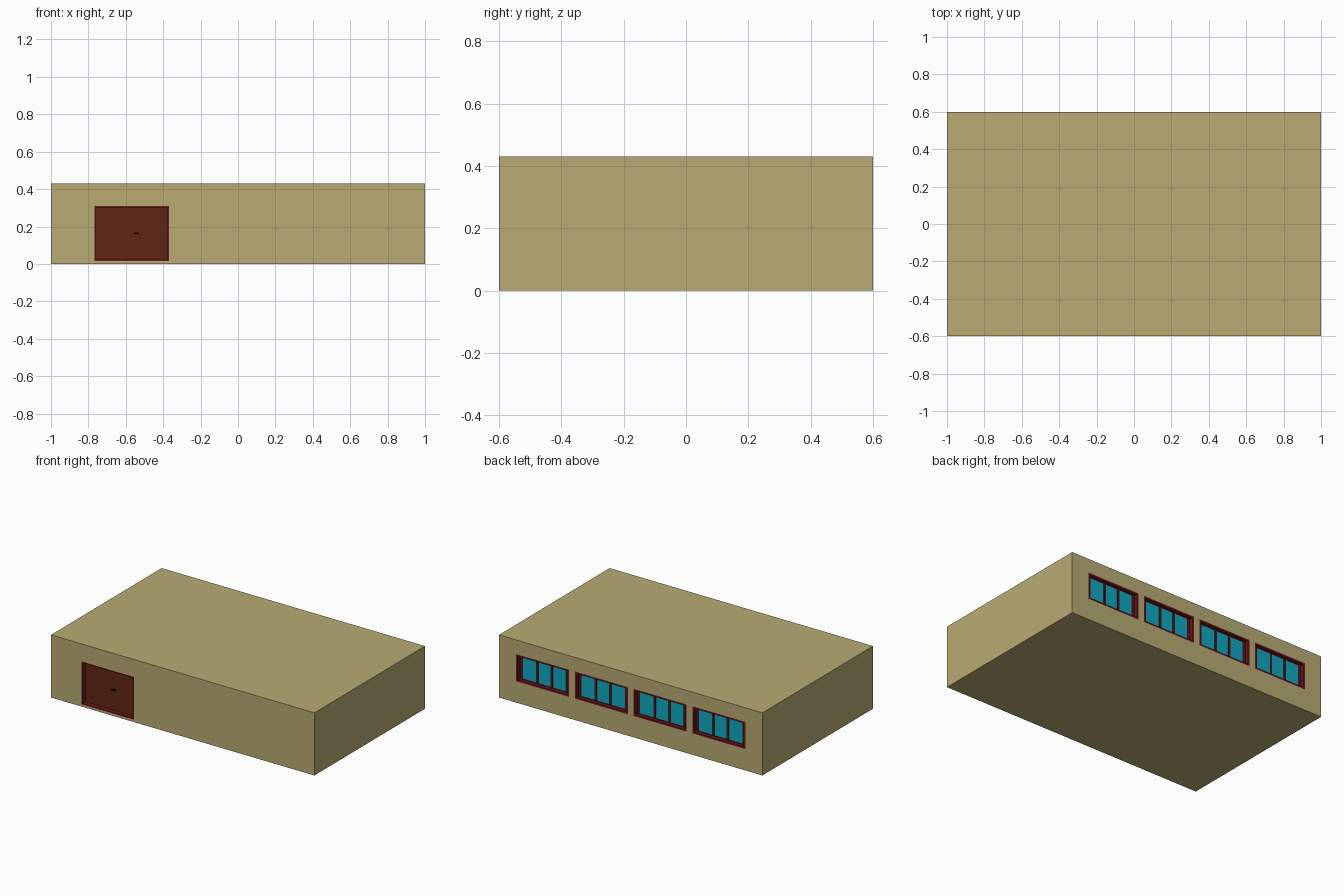
import bpy

if "Cube" in bpy.data.objects:
    bpy.data.objects.remove(bpy.data.objects["Cube"])


def material(name, rgb):
    # sRGB 0-255 to linear
    lin = [((c / 255 + 0.055) / 1.055) ** 2.4 if c > 10 else c / 255 / 12.92 for c in rgb]
    m = bpy.data.materials.new(name)
    m.diffuse_color = (*lin, 1)
    m.use_nodes = True
    m.node_tree.nodes["Principled BSDF"].inputs["Base Color"].default_value = m.diffuse_color
    return m


WALL = material("sand_wall", (184, 171, 117))
CASING = material("maroon_casing", (112, 25, 30))
SASH = material("dark_sash", (80, 22, 26))
DOOR = material("brown_door", (96, 38, 20))
GLASS = material("teal_glass", (16, 168, 192))
BLACK = material("black_metal", (14, 12, 12))


def box(name, x, y, z, mat=None):
    """Box from (min, max) ranges."""
    bpy.ops.mesh.primitive_cube_add(size=1, location=[sum(r) / 2 for r in (x, y, z)])
    ob = bpy.context.object
    ob.name = name
    ob.scale = [r[1] - r[0] for r in (x, y, z)]
    bpy.ops.object.transform_apply(location=False, rotation=False, scale=True)
    if mat:
        ob.data.materials.append(mat)
    return ob


def border(name, x, y, z, w, mat):
    """Rectangular frame of bar width w standing in the xz plane."""
    box(name + "_left", (x[0], x[0] + w), y, z, mat)
    box(name + "_right", (x[1] - w, x[1]), y, z, mat)
    inner = (x[0] + w, x[1] - w)
    box(name + "_bottom", inner, y, (z[0], z[0] + w), mat)
    box(name + "_top", inner, y, (z[1] - w, z[1]), mat)


def pocket(x, y, z):
    """Cut a recess into the building."""
    cutter = box("recess_cutter", x, y, z)
    cutter.hide_render = True
    cutter.hide_viewport = True
    mod = building.modifiers.new("recess", "BOOLEAN")
    mod.operation = "DIFFERENCE"
    mod.solver = "EXACT"
    mod.object = cutter


# Building block
building = box("building", (-1, 1), (-0.6, 0.6), (0, 0.43), WALL)

# Door on the front, set back in its casing
dx, dz = (-0.767, -0.37), (0.016, 0.31)
pocket(dx, (-0.65, -0.55), dz)
border("door_casing", dx, (-0.6, -0.55), dz, 0.008, CASING)
box("door_panel", (dx[0] + 0.008, dx[1] - 0.008), (-0.57, -0.55),
    (dz[0] + 0.008, dz[1] - 0.008), DOOR)
box("door_handle", (-0.555, -0.528), (-0.582, -0.57), (0.161, 0.168), BLACK)

# Four three-pane windows along the back
wz = (0.147, 0.333)
for i in range(4):
    cx = -0.669 + 0.446 * i
    wx = (cx - 0.201, cx + 0.201)
    pocket(wx, (0.55, 0.65), wz)
    border(f"window_casing_{i}", wx, (0.55, 0.6), wz, 0.012, CASING)
    sx, sz = (wx[0] + 0.012, wx[1] - 0.012), (wz[0] + 0.012, wz[1] - 0.012)
    border(f"window_sash_{i}", sx, (0.55, 0.577), sz, 0.024, SASH)
    # Glass sheet divided by two mullions
    gx, gz = (sx[0] + 0.024, sx[1] - 0.024), (sz[0] + 0.008, sz[1] - 0.008)
    box(f"window_glass_{i}", gx, (0.55, 0.579), gz, GLASS)
    for s in (-1, 1):
        mx = cx + s * (gx[1] - gx[0]) / 6
        box(f"window_mullion_{i}", (mx - 0.008, mx + 0.008), (0.55, 0.583), gz, SASH)
